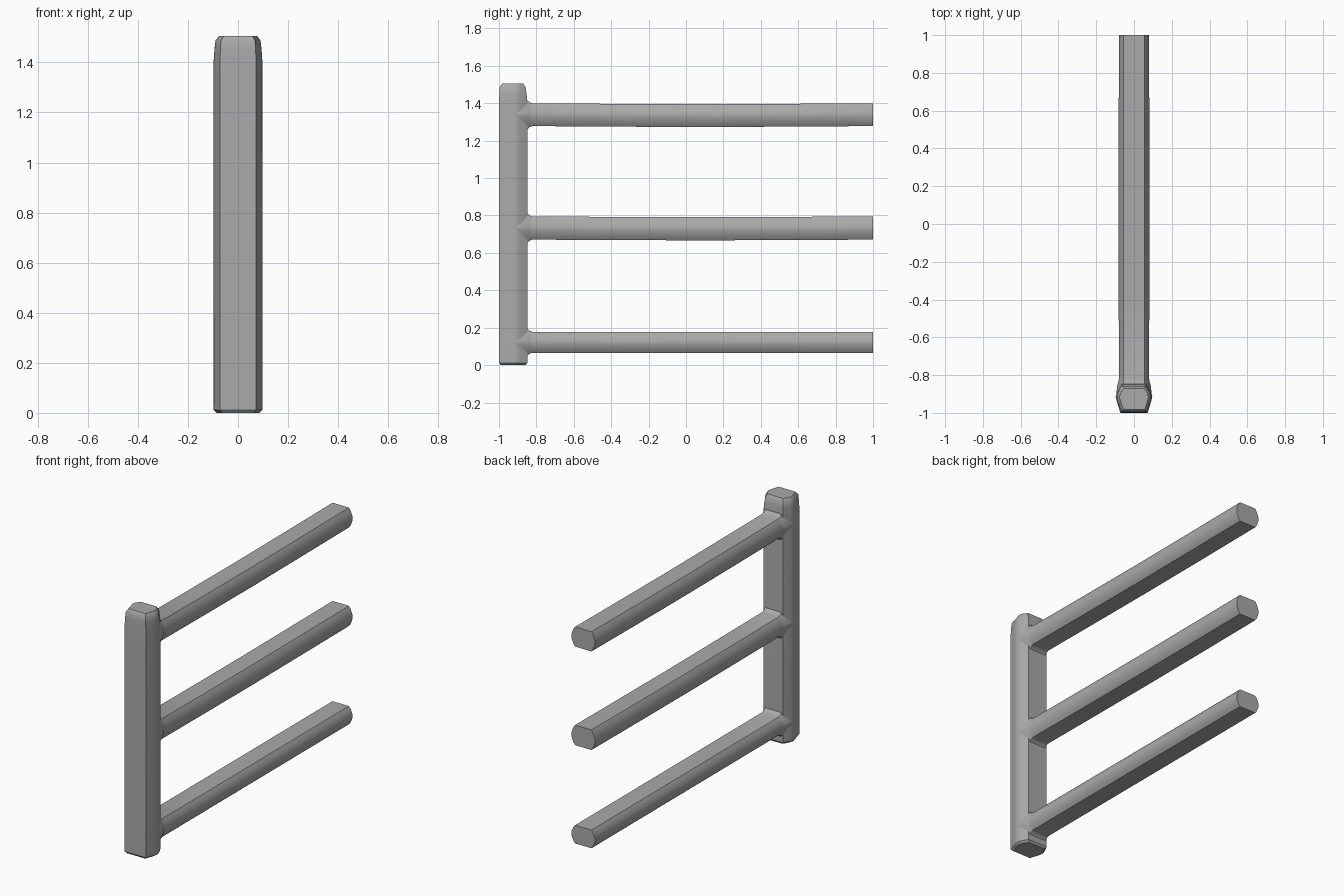
import bpy, bmesh, math

if "Cube" in bpy.data.objects:
    bpy.data.objects.remove(bpy.data.objects["Cube"])

grey = bpy.data.materials.new("plain grey")
grey.diffuse_color = (0.4, 0.4, 0.4, 1)
grey.use_nodes = True
grey.node_tree.nodes["Principled BSDF"].inputs["Base Color"].default_value = grey.diffuse_color


def loft(name, rings, angle=30):
    """Skin a closed tube through rings of equal point count and cap both ends."""
    bm = bmesh.new()
    loops = [[bm.verts.new(p) for p in r] for r in rings]
    n = len(loops[0])
    for a, b in zip(loops, loops[1:]):
        for i in range(n):
            j = (i + 1) % n
            bm.faces.new((a[i], a[j], b[j], b[i]))
    bm.faces.new(loops[0][::-1])
    bm.faces.new(loops[-1])
    bmesh.ops.recalc_face_normals(bm, faces=bm.faces)
    mesh = bpy.data.meshes.new(name)
    bm.to_mesh(mesh)
    bm.free()
    mesh.materials.append(grey)
    ob = bpy.data.objects.new(name, mesh)
    bpy.context.collection.objects.link(ob)
    bpy.ops.object.select_all(action='DESELECT')
    ob.select_set(True)
    bpy.context.view_layer.objects.active = ob
    bpy.ops.object.shade_smooth_by_angle(angle=math.radians(angle))
    return ob


# Post: six-sided section, rounded off at the top and slightly at the foot
# (height, half width at middle, half width of front/back faces, front y, back y)
post_levels = [(0.0, 0.085, 0.062, -0.99, -0.858),
               (0.012, 0.097, 0.072, -1.0, -0.848),
               (1.41, 0.097, 0.072, -1.0, -0.848),
               (1.455, 0.094, 0.07, -0.998, -0.853),
               (1.487, 0.09, 0.068, -0.996, -0.858),
               (1.505, 0.077, 0.057, -0.983, -0.87)]


def post_ring(z, mid, flat, front, back):
    half = [(flat, front), (mid - 0.008, -0.945), (mid, -0.915), (mid - 0.008, -0.89), (flat - 0.006, back)]
    return [(x, y, z) for x, y in half] + [(-x, y, z) for x, y in reversed(half)]


loft("post", [post_ring(*level) for level in post_levels], 35)


# Rails: six-sided bars with a small fillet where they meet the post
def rail(name, z, half_h, sag):
    # (y, half width, extra half height, drop)
    stations = [(-0.92, 0.096, 0.022, 0), (-0.848, 0.088, 0.018, 0),
                (-0.838, 0.083, 0.006, 0), (-0.82, 0.08, 0, 0),
                (-0.4, 0.081, 0, 0.6), (0.08, 0.082, 0, 1),
                (0.55, 0.081, 0, 0.6), (1.0, 0.08, 0, 0)]
    rings = []
    for y, w, extra, drop in stations:
        c, h = z - sag * drop, half_h + extra
        half = [(0.056, h), (0.068, h * 0.72), (w, 0.012), (w, -0.012), (0.068, -h * 0.72), (0.056, -h)]
        ring = half + [(-x, v) for x, v in reversed(half)]
        rings.append([(x, y, c + v) for x, v in ring])
    loft(name, rings, 35)


for name, z, half_h, sag in (("bottom_rail", 0.122, 0.056, 0),
                             ("middle_rail", 0.733, 0.062, 0.004),
                             ("top_rail", 1.339, 0.061, 0.005)):
    rail(name, z, half_h, sag)
